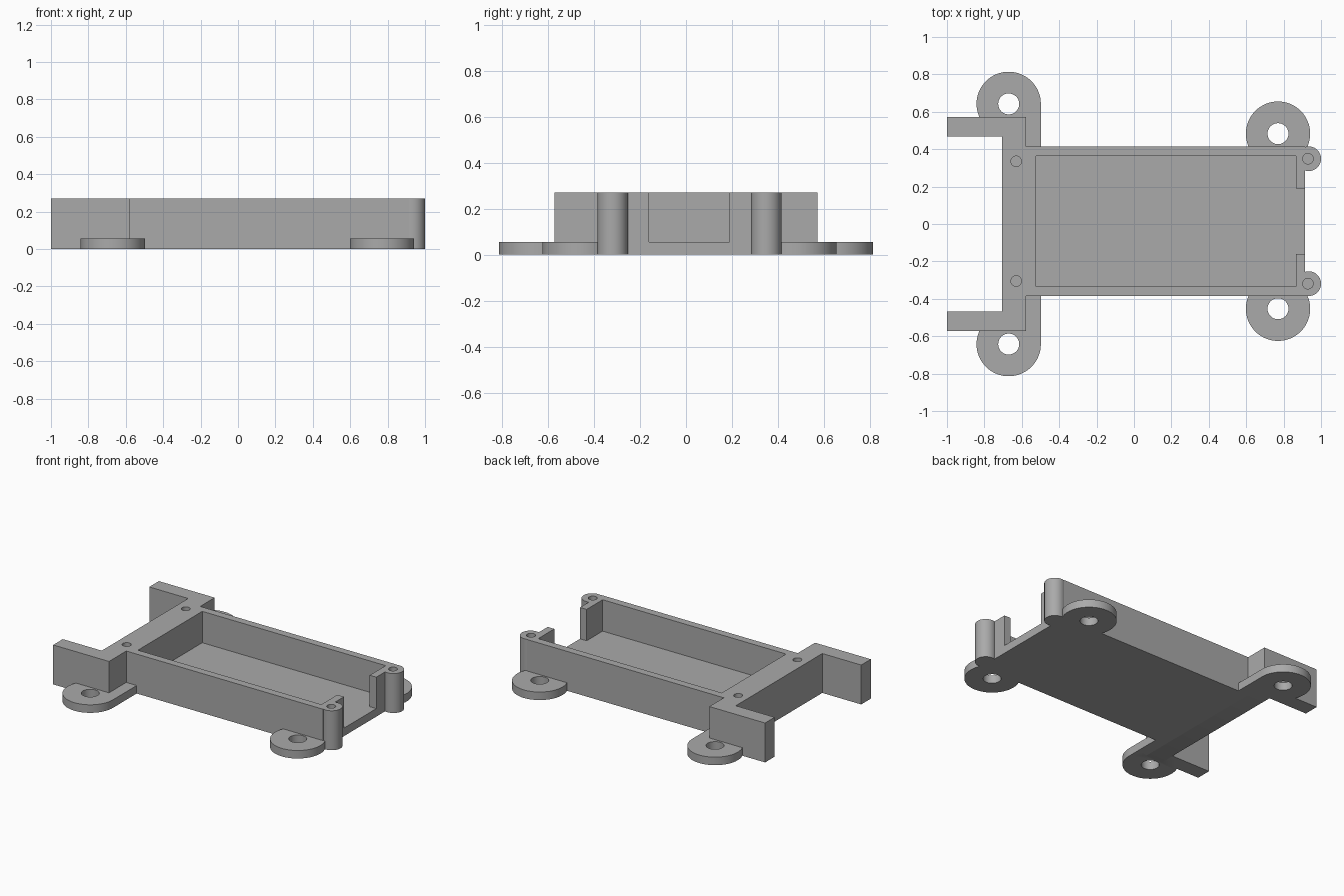
import bpy
import math

cube = bpy.data.objects.get("Cube")
if cube:
    bpy.data.objects.remove(cube, do_unlink=True)

grey = bpy.data.materials.new("plain grey")
grey.use_nodes = True
grey.diffuse_color = (0.4, 0.4, 0.4, 1)
grey.node_tree.nodes["Principled BSDF"].inputs["Base Color"].default_value = (0.4, 0.4, 0.4, 1)

HEIGHT, FLOOR = 0.27, 0.055
LUG_R, LUG_HOLE_R = 0.172, 0.056
POST_R, SCREW_R = 0.066, 0.028


def finish(name):
    obj = bpy.context.object
    obj.name = name
    obj.data.materials.append(grey)
    return obj


def box(name, x0, x1, y0, y1, z0=0.0, z1=HEIGHT):
    bpy.ops.mesh.primitive_cube_add(size=1, location=((x0 + x1) / 2, (y0 + y1) / 2, (z0 + z1) / 2))
    obj = finish(name)
    obj.scale = (x1 - x0, y1 - y0, z1 - z0)
    bpy.ops.object.transform_apply(location=True, rotation=False, scale=True)
    return obj


def cylinder(name, x, y, r, z0, z1):
    bpy.ops.mesh.primitive_cylinder_add(vertices=64, radius=r, depth=z1 - z0, location=(x, y, (z0 + z1) / 2))
    obj = finish(name)
    bpy.ops.object.transform_apply(location=True, rotation=False, scale=True)
    return obj


def combine(target, tool, operation):
    mod = target.modifiers.new(operation.lower(), "BOOLEAN")
    mod.operation = operation
    mod.solver = "EXACT"
    mod.object = tool
    bpy.context.view_layer.objects.active = target
    bpy.ops.object.modifier_apply(modifier=mod.name)
    bpy.data.objects.remove(tool, do_unlink=True)


# Tray block and the wide cross bar
tray = box("mounting_tray", -0.705, 0.915, -0.385, 0.415)
combine(tray, box("cross_bar", -0.705, -0.577, -0.572, 0.572), "UNION")

lugs = []
screws = []
for side in (1, -1):
    wall_y = 0.415 if side > 0 else -0.385
    # Rear-reaching arm
    ys = sorted((side * 0.468, side * 0.572))
    combine(tray, box("arm", -1, -0.65, *ys), "UNION")
    # Lug by the arm, with its straight tab
    ys = sorted((wall_y - side * 0.1, side * 0.642))
    combine(tray, box("lug_tab", -0.67, -0.498, *ys, 0, FLOOR), "UNION")
    lugs.append((-0.67, side * 0.642))
    # Lug at the post end
    lugs.append((0.77, wall_y + side * 0.068))
    # Round corner post
    post_y = wall_y - side * POST_R
    combine(tray, cylinder("corner_post", 0.934, post_y, POST_R, 0, HEIGHT), "UNION")
    screws += [(0.93, post_y), (-0.63, wall_y - side * 0.08)]

for x, y in lugs:
    combine(tray, cylinder("lug", x, y, LUG_R, 0, FLOOR), "UNION")

# Pocket and the open notch in the end wall
combine(tray, box("pocket", -0.525, 0.865, -0.333, 0.363, FLOOR, 0.4), "DIFFERENCE")
combine(tray, box("notch", 0.8, 1.1, -0.16, 0.19, FLOOR, 0.4), "DIFFERENCE")

# Through holes in the lugs and blind screw holes
for x, y in lugs:
    combine(tray, cylinder("lug_hole", x, y, LUG_HOLE_R, -0.1, 0.2), "DIFFERENCE")
for x, y in screws:
    combine(tray, cylinder("screw_hole", x, y, SCREW_R, FLOOR, 0.4), "DIFFERENCE")

bpy.ops.object.select_all(action="DESELECT")
tray.select_set(True)
bpy.context.view_layer.objects.active = tray
bpy.ops.object.shade_smooth_by_angle(angle=math.radians(30))
